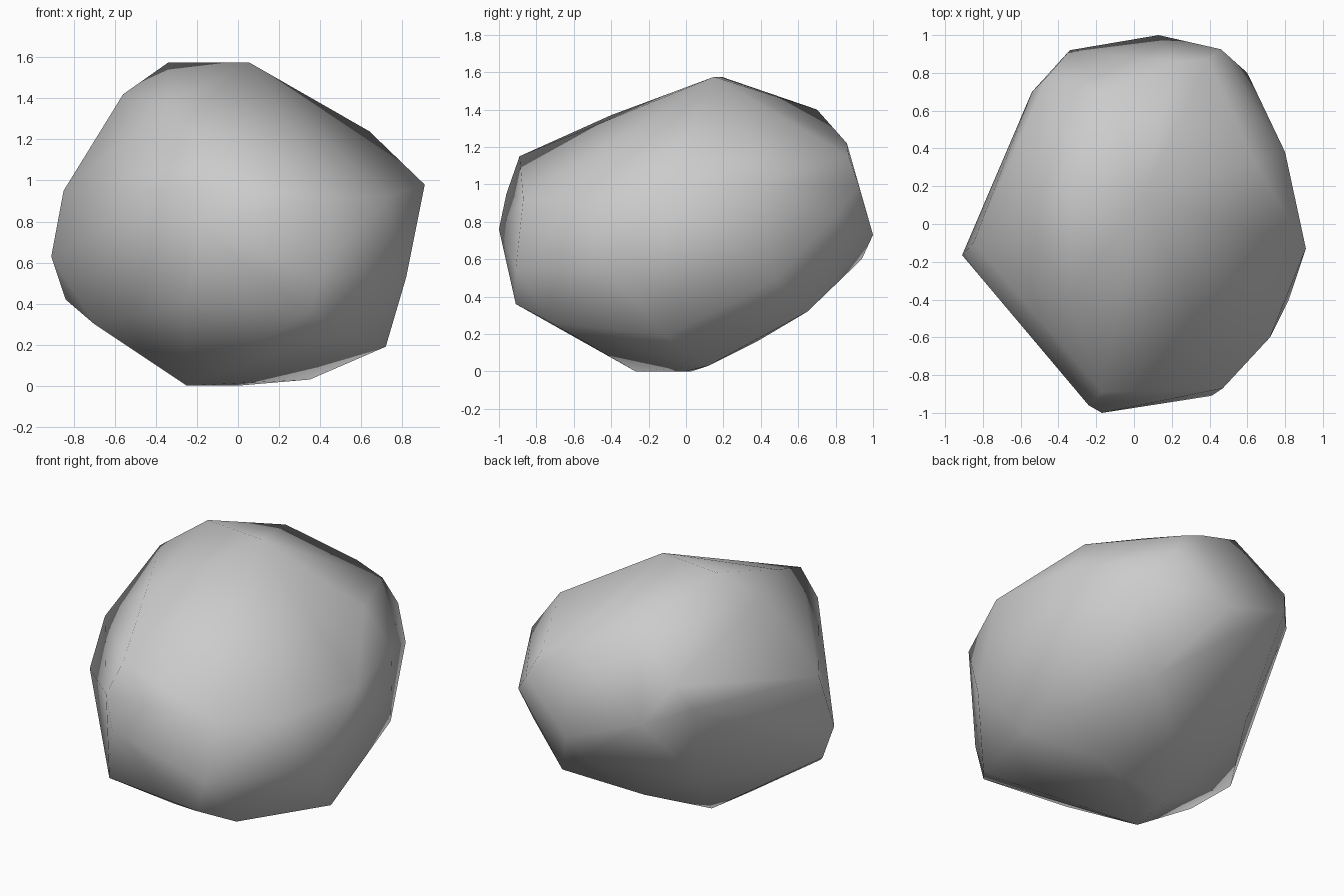
import bpy, bmesh

# Corner points of the boulder, in groups from bottom to top
base = [(-.25, -.27, 0), (-.20, .03, 0), (0, 0, 0), (.35, .12, .03), (.02, .38, .16)]
lower = [(.72, -.11, .19), (.50, -.73, .265), (.35, -.91, .36), (-.26, -.90, .40),
         (-.70, -.33, .30), (-.84, -.15, .42), (.72, .48, .49), (.40, .65, .32),
         (-.42, .48, .40)]
middle = [(-.91, -.165, .63), (-.85, -.10, .95), (-.17, -1, .76), (-.24, -.96, .95),
          (.41, -.91, .55), (.47, -.87, .92), (.72, -.60, .92), (.82, -.40, .53),
          (.91, -.13, .98), (.80, .38, 1.0), (.60, .80, .83), (.13, 1, .73),
          (.05, .94, .60), (-.34, .92, .90), (-.54, .70, .96)]
upper = [(.46, .925, .99), (.39, .87, 1.15), (.22, .86, 1.22), (-.16, .70, 1.40),
         (-.46, .78, 1.12), (.64, .33, 1.24), (-.17, -.89, 1.15), (-.35, -.40, 1.37),
         (-.56, .03, 1.42), (.055, .15, 1.575), (-.34, .19, 1.575)]

# Faceted boulder wrapped around the corners
bm = bmesh.new()
for p in base + lower + middle + upper:
    bm.verts.new(p)
bmesh.ops.convex_hull(bm, input=bm.verts[:])
loose = [v for v in bm.verts if not v.link_faces]
bmesh.ops.delete(bm, geom=loose, context='VERTS')
bmesh.ops.recalc_face_normals(bm, faces=bm.faces[:])
for f in bm.faces:
    f.smooth = True
mesh = bpy.data.meshes.new("boulder")
bm.to_mesh(mesh)
bm.free()
boulder = bpy.data.objects.new("boulder", mesh)
bpy.context.collection.objects.link(boulder)
